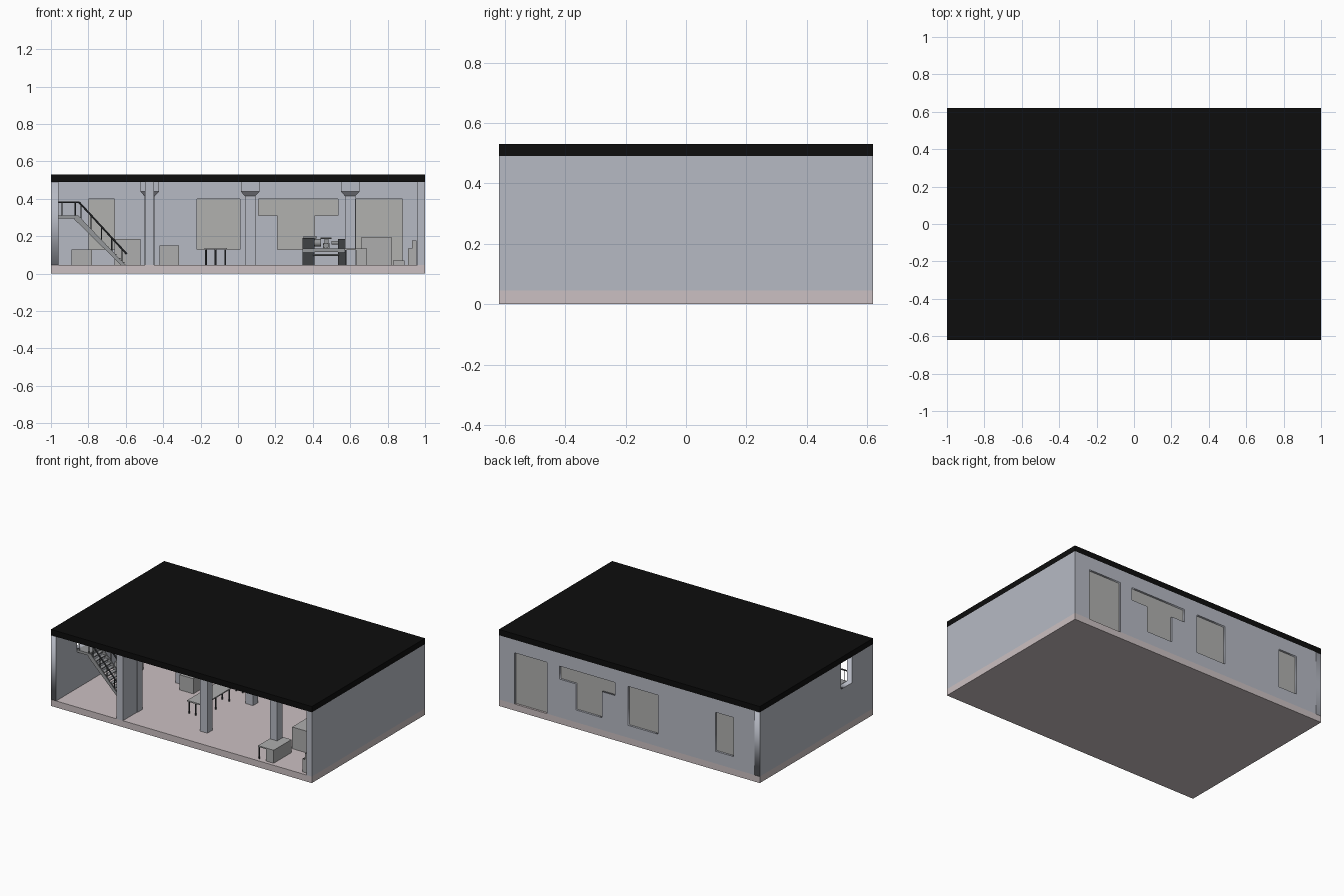
import bpy, bmesh, math
from mathutils import Matrix, Vector

if "Cube" in bpy.data.objects:
    bpy.data.objects.remove(bpy.data.objects["Cube"])


def mat(name, r, g, b):
    m = bpy.data.materials.new(name)
    m.diffuse_color = (r, g, b, 1)
    m.use_nodes = True
    m.node_tree.nodes["Principled BSDF"].inputs["Base Color"].default_value = m.diffuse_color
    return m


WALL = mat("wall_paint", .47, .49, .55)
FLOOR = mat("floor_tile", .60, .53, .54)
PANEL = mat("window_panel", .44, .44, .43)
BLACK = mat("roofing", .004, .004, .004)
DARK = mat("dark_metal", .05, .055, .06)
STEEL = mat("steel", .3, .31, .32)
GREY = mat("cabinet_grey", .42, .42, .42)


def finish(name, bm, m):
    bmesh.ops.recalc_face_normals(bm, faces=bm.faces)
    me = bpy.data.meshes.new(name)
    bm.to_mesh(me)
    bm.free()
    ob = bpy.data.objects.new(name, me)
    bpy.context.collection.objects.link(ob)
    me.materials.append(m)
    return ob


def boxes(name, m, items):
    """Each item is x0, x1, y0, y1, z0, z1."""
    bm = bmesh.new()
    for x0, x1, y0, y1, z0, z1 in items:
        M = Matrix.Translation(((x0 + x1) / 2, (y0 + y1) / 2, (z0 + z1) / 2))
        bmesh.ops.create_cube(bm, size=1, matrix=M @ Matrix.Diagonal((x1 - x0, y1 - y0, z1 - z0, 1)))
    return finish(name, bm, m)


def rods(name, m, items, sides=8):
    """Each item is start, end, radius."""
    bm = bmesh.new()
    for a, b, r in items:
        a, b = Vector(a), Vector(b)
        R = (b - a).to_track_quat('Z', 'Y').to_matrix().to_4x4()
        bmesh.ops.create_cone(bm, cap_ends=True, segments=sides, radius1=r, radius2=r,
                              depth=(b - a).length, matrix=Matrix.Translation((a + b) / 2) @ R)
    return finish(name, bm, m)


def plate(name, m, polys, frame, thick):
    """Flat outline with holes, thickened about its plane."""
    cu = bpy.data.curves.new(name, 'CURVE')
    cu.dimensions, cu.fill_mode, cu.extrude = '2D', 'BOTH', thick / 2
    for p in polys:
        s = cu.splines.new('POLY')
        s.points.add(len(p) - 1)
        for q, (u, v) in zip(s.points, p):
            q.co = (u, v, 0, 1)
        s.use_cyclic_u = True
    ob = bpy.data.objects.new(name, cu)
    bpy.context.collection.objects.link(ob)
    ob.matrix_world = frame
    cu.materials.append(m)
    bpy.ops.object.select_all(action='DESELECT')
    ob.select_set(True)
    bpy.context.view_layer.objects.active = ob
    bpy.ops.object.convert(target='MESH')


def rect(a, b, c, d):
    return [(a, c), (b, c), (b, d), (a, d)]


def facing_front(y):
    return Matrix.Translation((0, y, 0)) @ Matrix.Rotation(math.pi / 2, 4, 'X')


def facing_side(x):
    return Matrix(((0, 0, 1, x), (1, 0, 0, 0), (0, 1, 0, 0), (0, 0, 0, 1)))


F, T = .045, .49   # floor top, ceiling

# Shell
boxes("floor_slab", FLOOR, [(-1, 1, -.62, .62, 0, F)])
boxes("roof_slab", BLACK, [(-1, 1, -.62, .62, T, .53)])
boxes("right_wall", WALL, [(.96, 1, -.62, .62, F, T)])
plate("left_wall", WALL, [[(-.62, F), (.62, F), (.62, T), (-.27, T), (-.27, .31),
                           (-.39, .31), (-.39, T), (-.62, T)]], facing_side(-.98), .04)
boxes("partition_wall", WALL, [(-.497, -.448, -.62, -.41, F, T)])

# Back wall with its openings and recessed panels
small = rect(-.80, -.66, .13, .40)
large = rect(-.22, .01, .13, .40)
tee = [(.21, .13), (.41, .13), (.41, .31), (.535, .31), (.535, .40), (.11, .40), (.11, .31), (.21, .31)]
outline = [(-.96, F), (.63, F), (.63, .40), (.88, .40), (.88, F), (.96, F), (.96, T), (-.96, T)]
plate("back_wall", WALL, [outline, small, large, tee], facing_front(.60), .04)
for name, p in (("small_window", small), ("large_window", large), ("tee_window", tee),
                ("back_door", rect(.63, .88, F, .40))):
    plate(name, PANEL, [p], facing_front(.598), .016)

# Pillars with flared capitals
for x in (-.472, .065, .60):
    for y in (-.44, .06):
        bm = bmesh.new()
        rings = [[bm.verts.new((x + sx * h, y + sy * h, z))
                  for sx, sy in ((-1, -1), (1, -1), (1, 1), (-1, 1))]
                 for h, z in ((.028, F), (.028, .415), (.05, .438), (.05, T))]
        for a, b in zip(rings, rings[1:]):
            for i in range(4):
                bm.faces.new((a[i], a[i - 1], b[i - 1], b[i]))
        bm.faces.new(rings[0])
        bm.faces.new(rings[-1])
        finish("pillar", bm, WALL)

# Staircase: landing, treads, sloping stringers
y0, y1 = -.39, -.27
boxes("stair_landing", STEEL, [(-.96, -.865, y0, y1, .295, .312)])
n = 12
boxes("stair_treads", STEEL,
      [(-.868 + i * .0215, -.842 + i * .0215, y0 + .006, y1 - .006,
        .283 - i * .0205, .289 - i * .0205) for i in range(n)])
for y in (y0, y1):
    plate("stringer", STEEL, [[(-.875, .312), (-.855, .312), (-.60, F), (-.625, F), (-.875, .29)]],
          facing_front(y), .008)

# Handrails with posts
for y in (y0, y1):
    items = [((-.96, y, .382), (-.85, y, .382), .005), ((-.85, y, .382), (-.595, y, .105), .005),
             ((-.94, y, .31), (-.94, y, .382), .003), ((-.87, y, .31), (-.87, y, .382), .003)]
    for i in range(5):
        x = -.84 + i * .055
        z = .382 - (x + .85) * 1.086
        items.append(((x, y, z - .085), (x, y, z), .003))
    rods("stair_handrail", DARK, items)

# Long work table on rows of legs
boxes("table_top", GREY, [(-.18, -.06, -.30, .16, .128, .136)])
rods("table_legs", DARK, [((x, y, F), (x, y, .128), .005)
                          for x in (-.172, -.12, -.068) for y in (-.29, -.145, 0, .15)])

# Storage boxes
for name, b in (("low_cabinet", (-.89, -.78, -.08, .08, F, .13)),
                ("tall_cabinet", (-.66, -.52, .36, .54, F, .185)),
                ("crate", (-.42, -.315, -.04, .08, F, .15)),
                ("side_cabinet", (.66, .82, -.35, -.18, F, .195)),
                ("low_step", (.83, .89, -.35, -.27, F, .07))):
    boxes(name, GREY, [b])

# Desk with a drawer pedestal
boxes("desk", GREY, [(.57, .69, -.595, -.40, .127, .135), (.632, .69, -.595, -.40, F, .127)])
boxes("desk_legs", DARK, [(.572, .58, y, y + .008, F, .127) for y in (-.593, -.41)])

# Stepped seat by the right wall
plate("stepped_seat", GREY, [[(.91, F), (.955, F), (.955, .178), (.93, .178), (.93, .135), (.91, .135)]],
      facing_front(-.55), .09)

# Lathe: pedestals, bed, headstock, carriage and shafts
boxes("lathe_pedestals", DARK, [(.345, .41, .19, .28, F, .115), (.535, .572, .19, .28, F, .115)])
boxes("lathe_bed", STEEL, [(.345, .57, .19, .28, .115, .135)])
boxes("lathe_headstock", DARK, [(.345, .41, .20, .27, .135, .19), (.535, .572, .21, .26, .135, .185)])
boxes("lathe_carriage", STEEL, [(.455, .49, .18, .28, .135, .165), (.462, .483, .20, .25, .165, .185)])
rods("lathe_shafts", STEEL, [((.40, .235, .165), (.445, .235, .165), .02),
                             ((.50, .235, .165), (.54, .235, .165), .01),
                             ((.40, .18, .10), (.54, .18, .10), .005),
                             ((.57, .235, .155), (.585, .235, .155), .018),
                             ((.35, .20, .195), (.42, .20, .195), .007),
                             ((.44, .20, .19), (.50, .20, .19), .004),
                             ((.47, .17, .15), (.47, .18, .15), .015)], 16)
bpy.ops.object.select_all(action='DESELECT')
ob = bpy.data.objects["lathe_shafts"]
ob.select_set(True)
bpy.context.view_layer.objects.active = ob
bpy.ops.object.shade_smooth_by_angle()
